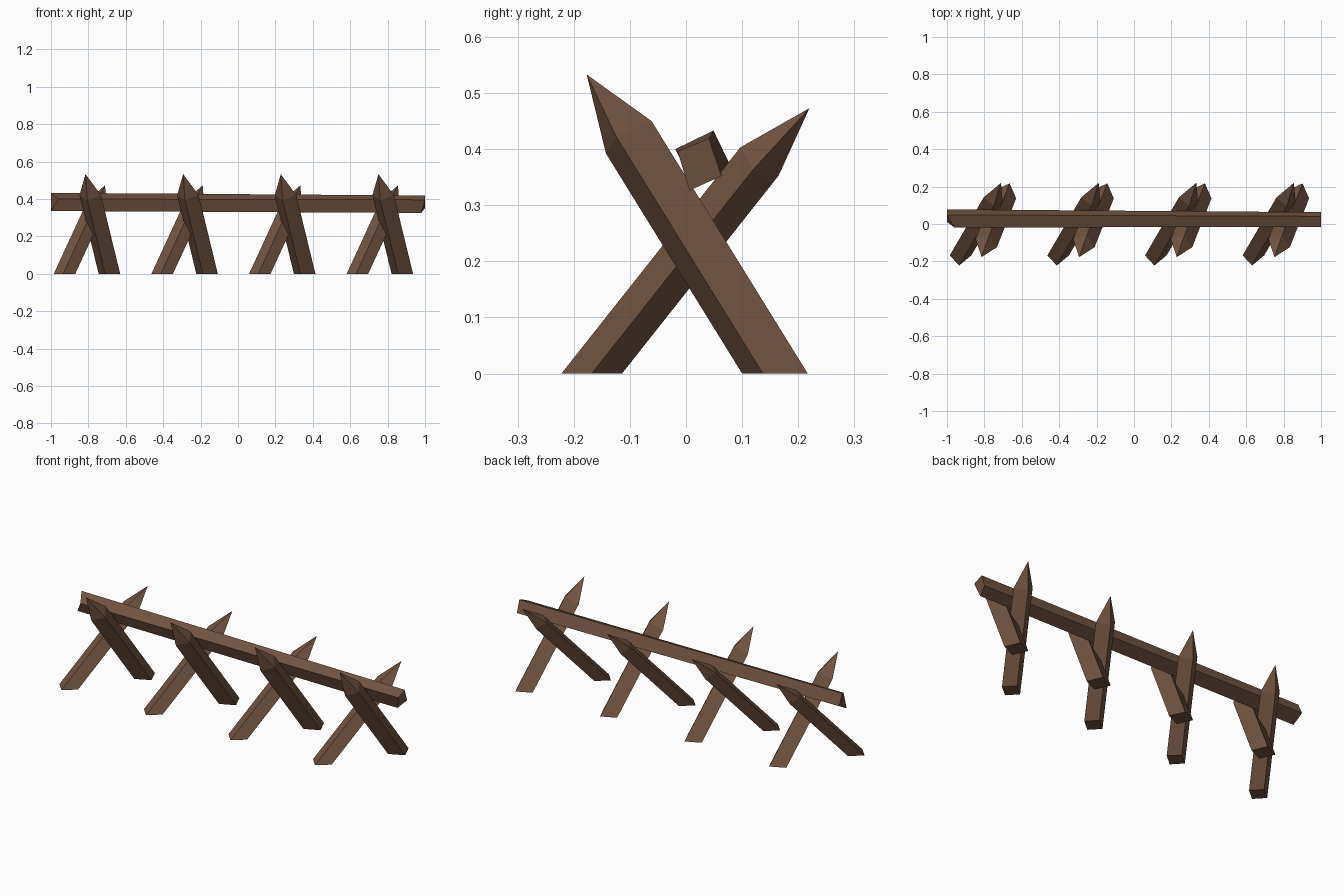
import bpy
import bmesh
from mathutils import Vector

if "Cube" in bpy.data.objects:
    bpy.data.objects.remove(bpy.data.objects["Cube"])

wood = bpy.data.materials.new("brown wood")
wood.diffuse_color = (0.168, 0.09, 0.055, 1)
wood.use_nodes = True
wood.node_tree.nodes["Principled BSDF"].inputs["Base Color"].default_value = wood.diffuse_color


def loft(name, ring_a, ring_b, apex=None):
    """Four-sided post between two rings; ring_b may close to a point."""
    bm = bmesh.new()
    a = [bm.verts.new(p) for p in ring_a]
    b = [bm.verts.new(p) for p in ring_b]
    n = len(a)
    bm.faces.new(a)
    tip = bm.verts.new(apex) if apex else None
    for i in range(n):
        j = (i + 1) % n
        bm.faces.new((a[i], a[j], b[j], b[i]))
        if tip:
            bm.faces.new((b[i], b[j], tip))
    if not tip:
        bm.faces.new(b)
    bmesh.ops.recalc_face_normals(bm, faces=bm.faces[:])
    me = bpy.data.meshes.new(name)
    bm.to_mesh(me)
    bm.free()
    me.materials.append(wood)
    ob = bpy.data.objects.new(name, me)
    bpy.context.collection.objects.link(ob)
    return ob


def stake(name, foot, shoulder, tip, dx):
    """Leaning stake: foot cut flat on the ground, shoulder square to the axis."""
    off = Vector((dx, 0, 0))
    feet = [Vector((x, y, 0)) + off for x, y in foot]
    top = Vector(shoulder) + off
    base = sum(feet, Vector()) / 4
    axis = (top - base).normalized()
    ring = [p + axis * (top - p).dot(axis) for p in feet]
    return loft(name, feet, ring, Vector(tip) + off)


# Four pairs of crossed, sharpened stakes
for i in range(4):
    dx = 0.522 * i
    stake(f"front_leaning_stake_{i + 1}",
          [(-0.71, 0.10), (-0.63, 0.137), (-0.665, 0.217), (-0.745, 0.18)],
          (-0.79, -0.102, 0.421), (-0.815, -0.177, 0.533), dx)
    stake(f"back_leaning_stake_{i + 1}",
          [(-0.935, -0.222), (-0.87, -0.168), (-0.92, -0.114), (-0.985, -0.168)],
          (-0.753, 0.131, 0.378), (-0.711, 0.22, 0.473), dx)

# Long rough-cut beam resting in the crossings
loft("cross_beam",
     [(-0.96, -0.019, 0.40), (-1, 0.049, 0.433), (-1, 0.078, 0.373), (-1, 0.012, 0.336)],
     [(1, -0.015, 0.396), (1, 0.041, 0.419), (1, 0.063, 0.352), (0.98, 0.006, 0.326)])
